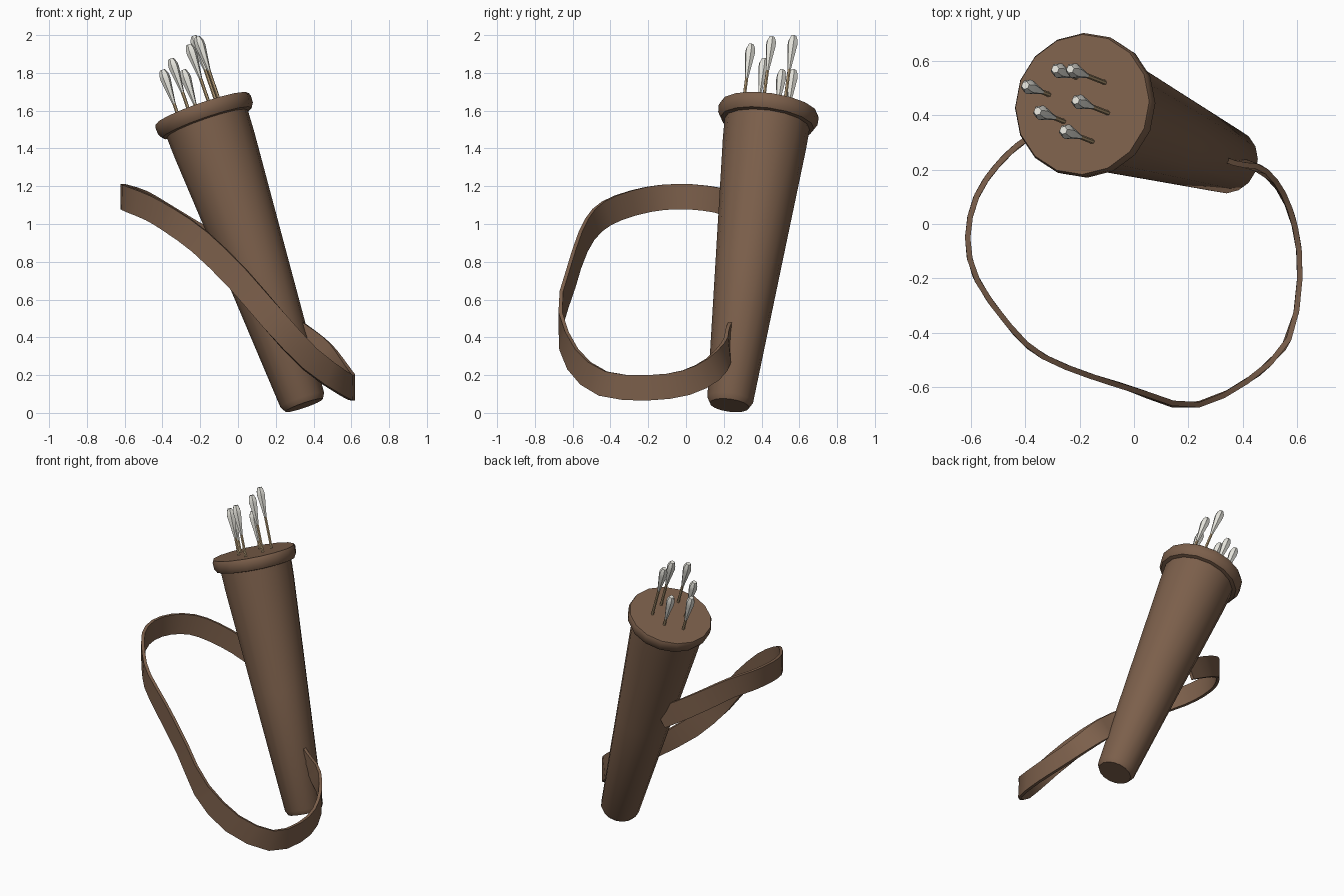
import bpy, bmesh, math
from mathutils import Vector, Matrix

if "Cube" in bpy.data.objects:
    bpy.data.objects.remove(bpy.data.objects["Cube"])

BOTTOM = Vector((0.35, 0.23, 0.04))
TOP = Vector((-0.19, 0.44, 1.61))
AXIS = (TOP - BOTTOM).normalized()
LENGTH = (TOP - BOTTOM).length
TILT = AXIS.to_track_quat('Z', 'Y').to_matrix().to_4x4()


def material(name, rgb):
    m = bpy.data.materials.new(name)
    m.diffuse_color = (*rgb, 1)
    m.use_nodes = True
    m.node_tree.nodes["Principled BSDF"].inputs["Base Color"].default_value = m.diffuse_color
    return m


leather = material("leather", (0.2, 0.115, 0.07))
wood = material("wood", (0.5, 0.36, 0.2))
feather = material("feather", (0.78, 0.77, 0.71))


def finish(name, bm, mat, angle=40):
    bmesh.ops.recalc_face_normals(bm, faces=bm.faces)
    me = bpy.data.meshes.new(name)
    bm.to_mesh(me)
    bm.free()
    me.materials.append(mat)
    me.shade_smooth()
    me.set_sharp_from_angle(angle=math.radians(angle))
    ob = bpy.data.objects.new(name, me)
    bpy.context.collection.objects.link(ob)


def skin(bm, rings):
    """Bridge consecutive closed rings of points and cap both ends."""
    vs = [[bm.verts.new(p) for p in ring] for ring in rings]
    n = len(vs[0])
    for a, b in zip(vs, vs[1:]):
        for i in range(n):
            j = (i + 1) % n
            bm.faces.new((a[i], a[j], b[j], b[i]))
    bm.faces.new(vs[0][::-1])
    bm.faces.new(vs[-1])


def lathe(name, origin, profile, sides, mat, angle=40):
    """Turn (radius, height) points about the quiver direction."""
    M = Matrix.Translation(origin) @ TILT
    bm = bmesh.new()
    turns = [2 * math.pi * i / sides for i in range(sides)]
    skin(bm, [[M @ Vector((r * math.cos(t), r * math.sin(t), h)) for t in turns]
              for r, h in profile])
    finish(name, bm, mat, angle)


# Tapered quiver body and its rolled rim
lathe("quiver_body", BOTTOM,
      [(0.105, 0), (0.122, 0.03), (0.175, 0.8), (0.222, LENGTH - 0.2),
       (0.229, LENGTH - 0.03)], 16, leather)
lathe("quiver_rim", TOP,
      [(0.225, -0.085), (0.25, -0.08), (0.265, -0.055), (0.267, -0.015), (0.26, 0)],
      16, leather)

# Arrows: tip of each one, all parallel to the quiver
tips = [(-0.26, 0.345, 1.95), (-0.355, 0.415, 1.875), (-0.215, 0.455, 1.99),
        (-0.4, 0.51, 1.815), (-0.235, 0.57, 1.995), (-0.29, 0.57, 1.815)]
for k, tip in enumerate(tips, 1):
    tip = Vector(tip)
    depth = (tip - TOP).dot(AXIS) + 0.06
    lathe(f"arrow_shaft_{k}", tip, [(0.009, -depth), (0.009, -0.1)], 6, wood)
    lathe(f"arrow_fletching_{k}", tip,
          [(0.009, -0.19), (0.017, -0.13), (0.028, -0.05), (0.026, -0.025), (0.015, 0)],
          6, feather)

# Shoulder strap: flat band swept along a tilted loop
path = [(-0.1, 0.42, 0.87), (-0.27, 0.38, 0.97), (-0.4, 0.31, 1.05), (-0.5, 0.22, 1.11),
        (-0.58, 0.1, 1.137), (-0.612, -0.05, 1.145), (-0.58, -0.2, 1.13),
        (-0.47, -0.36, 1.085), (-0.36, -0.47, 1.02), (-0.2, -0.545, 0.905),
        (0, -0.61, 0.71), (0.19, -0.665, 0.49), (0.38, -0.6, 0.285),
        (0.56, -0.44, 0.155), (0.61, -0.2, 0.133), (0.59, 0, 0.16),
        (0.53, 0.14, 0.23), (0.45, 0.21, 0.315), (0.37, 0.225, 0.38), (0.3, 0.25, 0.43)]
P = [Vector(p) for p in path]
P = [2 * P[0] - P[1]] + P + [2 * P[-1] - P[-2]]
points = []
for a, b, c, d in zip(P, P[1:], P[2:], P[3:]):
    points += [b, (9 * (b + c) - a - d) / 16]
points.append(P[-2])
rings = []
for i, p in enumerate(points):
    t = (points[min(i + 1, len(points) - 1)] - points[max(i - 1, 0)]).normalized()
    up = Vector((0, 0, 1))
    w = (up - t * up.dot(t)).normalized()
    n = t.cross(w) * 0.01
    w *= 0.067
    rings.append([p + w + n, p + w - n, p - w - n, p - w + n])
bm = bmesh.new()
skin(bm, rings)
finish("shoulder_strap", bm, leather)
